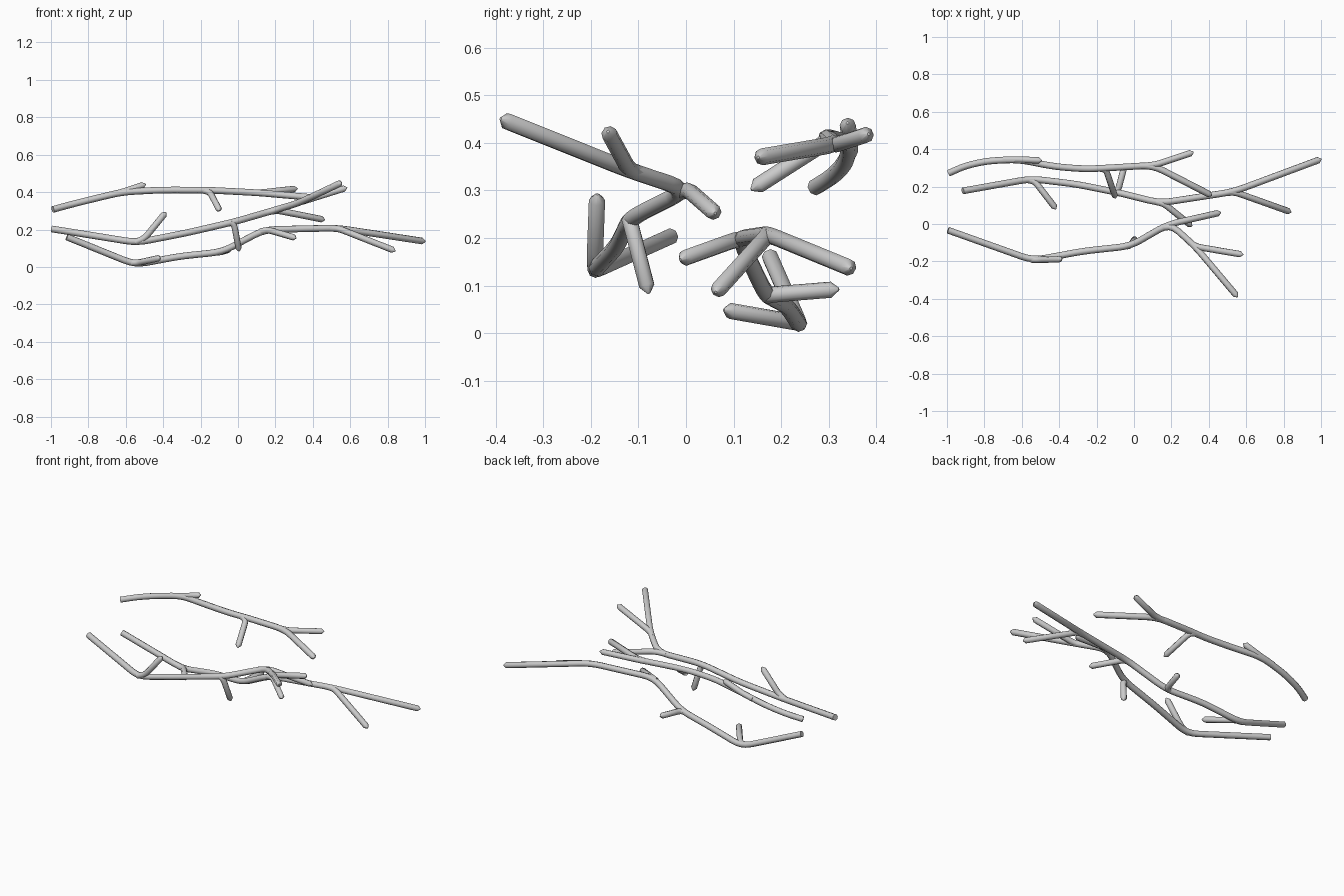
import bpy
from mathutils import Vector

R = 0.0178


def rounded(points, reach):
    """Straight runs with each inner corner replaced by a short arc."""
    p = [Vector(c) for c in points]
    out = [p[0]]
    for a, b, c in zip(p, p[1:], p[2:]):
        s = b + (a - b).normalized() * min(reach, (a - b).length * 0.45)
        e = b + (c - b).normalized() * min(reach, (c - b).length * 0.45)
        for i in range(5):
            t = i / 4
            out.append(s * (1 - t) ** 2 + b * 2 * t * (1 - t) + e * t * t)
    out.append(p[-1])
    return out


def add_stem(curve, points, reach=0.065, r=R):
    """Round stem with a flat base and a short blunt point at the tip."""
    path = rounded(points, reach)
    d = (path[-1] - path[-2]).normalized()
    path[-1] = path[-1] + d * 0.007
    path.insert(-1, path[-1] - d * 0.017)
    sp = curve.splines.new('POLY')
    sp.points.add(len(path) - 1)
    for q, co in zip(sp.points, path):
        q.co = (*co, 1)
        q.radius = r
    sp.points[-1].radius = r * 0.18
    sp.use_smooth = True


def branch(name, main, twigs):
    cu = bpy.data.curves.new(name, 'CURVE')
    cu.dimensions = '3D'
    cu.bevel_depth = 1.0
    cu.bevel_resolution = 2
    cu.use_fill_caps = True
    add_stem(cu, main)
    for t in twigs:
        add_stem(cu, t, 0.03, R * 0.96)
    ob = bpy.data.objects.new(name, cu)
    bpy.context.collection.objects.link(ob)
    bpy.ops.object.select_all(action='DESELECT')
    ob.select_set(True)
    bpy.context.view_layer.objects.active = ob
    bpy.ops.object.convert(target='MESH')
    bpy.ops.object.shade_smooth_by_angle(angle=0.9)


# front branch, rising and forking to the right
branch("front_branch",
       [(-0.995, -0.033, 0.203), (-0.54, -0.195, 0.130), (-0.27, -0.145, 0.183),
        (-0.02, -0.118, 0.241), (0.19, 0.003, 0.302), (0.325, -0.118, 0.342),
        (0.55, -0.385, 0.449)],
       [[(-0.55, -0.19, 0.132), (-0.50, -0.192, 0.152), (-0.39, -0.187, 0.287)],
        [(-0.04, -0.119, 0.238), (-0.02, -0.115, 0.225), (0.005, -0.08, 0.09)],
        [(0.15, -0.02, 0.292), (0.21, 0.004, 0.302), (0.458, 0.060, 0.253)],
        [(0.29, -0.09, 0.333), (0.33, -0.121, 0.345), (0.577, -0.163, 0.422)]])

# upper branch at the back
branch("upper_branch",
       [(-0.99, 0.272, 0.307), (-0.90, 0.312, 0.332), (-0.78, 0.338, 0.362),
        (-0.62, 0.345, 0.400), (-0.42, 0.306, 0.411), (-0.26, 0.294, 0.411),
        (-0.15, 0.299, 0.410), (0.10, 0.314, 0.397), (0.41, 0.155, 0.370)],
       [[(-0.70, 0.345, 0.382), (-0.62, 0.345, 0.400), (-0.50, 0.34, 0.440)],
        [(-0.19, 0.298, 0.410), (-0.15, 0.292, 0.40), (-0.10, 0.143, 0.305)],
        [(0.05, 0.310, 0.398), (0.12, 0.318, 0.397), (0.312, 0.382, 0.418)]])

# low branch in the middle, reaching farthest right
branch("lower_branch",
       [(-0.915, 0.177, 0.16), (-0.55, 0.242, 0.012), (-0.31, 0.213, 0.057),
        (-0.085, 0.168, 0.080), (0.14, 0.112, 0.199), (0.53, 0.172, 0.208),
        (0.995, 0.345, 0.137)],
       [[(-0.57, 0.236, 0.022), (-0.53, 0.228, 0.023), (-0.42, 0.085, 0.048)],
        [(-0.11, 0.172, 0.078), (-0.085, 0.18, 0.081), (-0.05, 0.315, 0.092)],
        [(0.12, 0.118, 0.189), (0.16, 0.109, 0.198), (0.305, -0.008, 0.156)],
        [(0.49, 0.166, 0.206), (0.54, 0.17, 0.204), (0.835, 0.065, 0.088)]])
